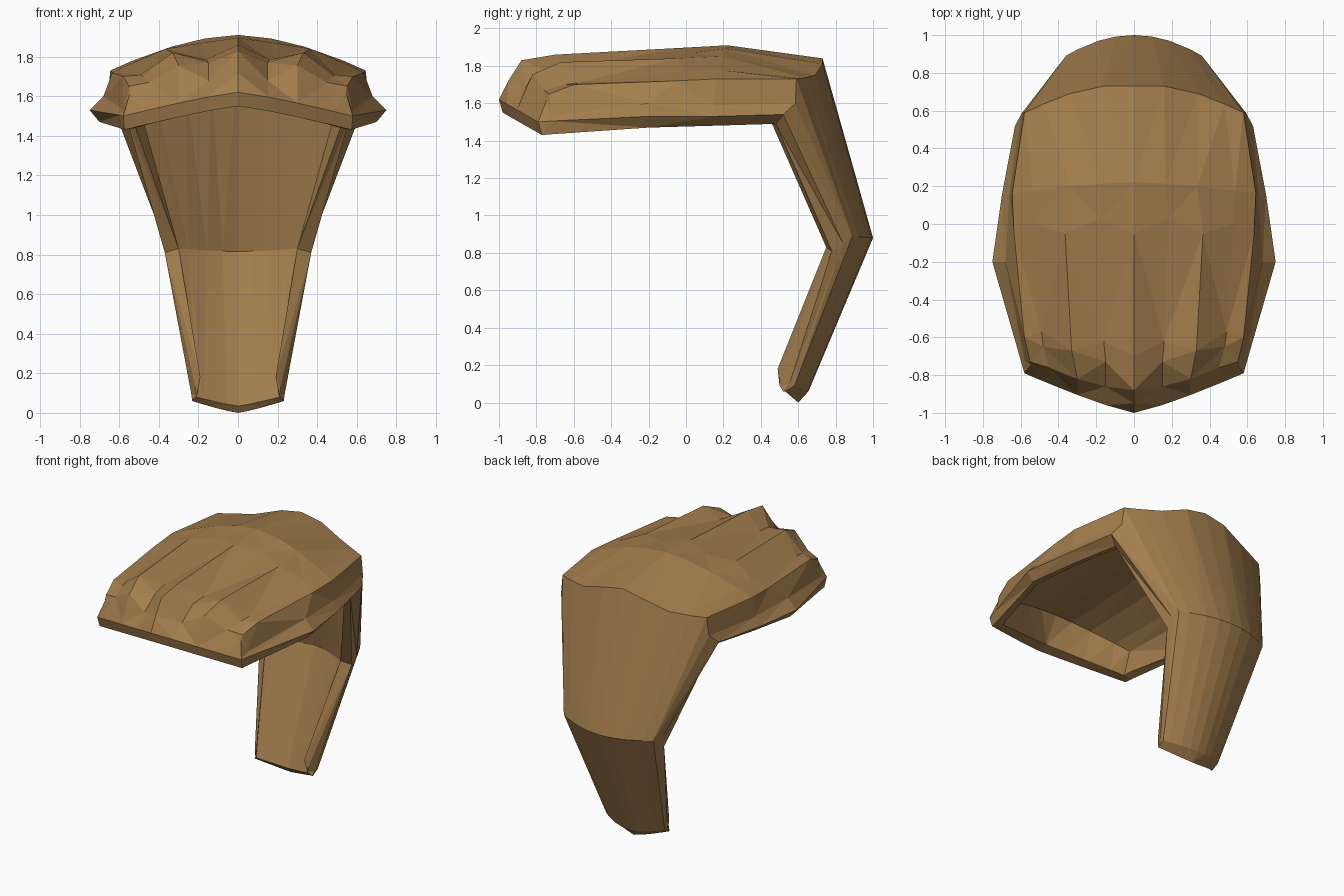
import bpy, bmesh

mat = bpy.data.materials.new("hair brown")
mat.diffuse_color = (0.37, 0.21, 0.075, 1)


def arch(w, y, z, p=2):
    """Cross row from the centre line to the side; y and z are (centre, side)."""
    return [(w * t, y[0] + (y[1] - y[0]) * t ** p, z[0] + (z[1] - z[0]) * t ** p)
            for t in (0, 0.26, 0.52, 0.83, 1)]


# Fringe rim: upper and lower edge
fringe = arch(0.58, (-1.0, -0.79), (1.62, 1.50), 1.2)
under = [(x * 0.99, y + 0.02, z - 0.07) for x, y, z in fringe]
top_end, low_end = fringe[-1], under[-1]

# Locks of the fringe: face, tips with notches, crest behind the tips, start of grooves
face = [(0, -0.95, 1.72), (0.15, -0.86, 1.68), (0.3, -0.855, 1.68),
        (0.45, -0.76, 1.67), (0.545, -0.745, 1.62)]
tips = [(0, -0.88, 1.83), (0.15, -0.73, 1.77), (0.3, -0.82, 1.755),
        (0.48, -0.65, 1.70), (0.55, -0.73, 1.65)]
crest = [(0, -0.70, 1.86), (0.16, -0.62, 1.785), (0.33, -0.67, 1.82),
         (0.49, -0.57, 1.71), (0.58, -0.60, 1.70)]
grooves = [(0, -0.05, 1.895), (0.18, 0.03, 1.87), (0.365, -0.05, 1.84),
           (0.53, 0.0, 1.77), (0.635, -0.05, 1.72)]
nape_top = [(0, 0.73, 1.84), (0.16, 0.73, 1.81), (0.34, 0.69, 1.75),
            (0.48, 0.635, 1.735), (0.58, 0.59, 1.73)]
bend = arch(0.36, (1.0, 0.89), (0.88, 0.89))
tail = arch(0.235, (0.655, 0.58), (0.06, 0.09))
tail_end = arch(0.232, (0.60, 0.53), (0.0, 0.06), 1.2)

# Side rim of each row: crease, outer edge, lower edge
front_rim = [top_end, top_end, low_end]
lock_rim = [(0.58, -0.72, 1.53), (0.60, -0.72, 1.505), (0.585, -0.71, 1.435)]

# Inner surface rows, each closed by the inner rim edge
in_front = arch(0.52, (-0.90, -0.72), (1.56, 1.44), 1.2)
in_front.append(in_front[-1])
in_locks = arch(0.50, (-0.80, -0.64), (1.74, 1.58)) + [(0.53, -0.68, 1.45)]
in_mid = arch(0.57, (-0.05, -0.1), (1.80, 1.62)) + [(0.66, -0.2, 1.47)]
in_crown = arch(0.58, (0.2, 0.15), (1.81, 1.64)) + [(0.61, 0.15, 1.48)]
in_nape = arch(0.52, (0.63, 0.51), (1.74, 1.62)) + [(0.535, 0.46, 1.49)]
in_bend = arch(0.30, (0.88, 0.75), (0.815, 0.83), 1.4)
in_bend.append(in_bend[-1])
in_tail = arch(0.21, (0.575, 0.51), (0.035, 0.08), 1.2) + [(0.19, 0.49, 0.18)]

# Section = outer row, rim, inner row, from the fringe to the tail end
sections = [o + r + i[::-1] for o, r, i in (
    (under, [low_end] * 3, in_front),
    (fringe, front_rim, in_front),
    (face, front_rim, in_front),
    (tips, lock_rim, in_locks),
    (crest, lock_rim, in_locks),
    (grooves, [(0.68, -0.2, 1.60), (0.75, -0.2, 1.53), (0.70, -0.2, 1.47)], in_mid),
    (arch(0.645, (0.22, 0.16), (1.91, 1.73), 1.7),
     [(0.66, 0.15, 1.59), (0.70, 0.15, 1.53), (0.64, 0.15, 1.48)], in_crown),
    (nape_top, [(0.595, 0.585, 1.60), (0.63, 0.52, 1.54), (0.565, 0.48, 1.49)], in_nape),
    (bend, [bend[-1], (0.367, 0.84, 0.85), (0.37, 0.78, 0.81)], in_bend),
    (tail, [tail[-1], (0.235, 0.55, 0.09), (0.215, 0.50, 0.13)], in_tail),
    (tail_end, [tail_end[-1], (0.232, 0.52, 0.06), (0.21, 0.50, 0.09)], in_tail),
)]

bm = bmesh.new()
cache = {}


def vert(p, s):
    key = (round(p[0] * s, 4) + 0.0, round(p[1], 4), round(p[2], 4))
    if key not in cache:
        cache[key] = bm.verts.new(key)
    return cache[key]


def quad(points, s):
    """Face from four points; collapsed corners are dropped."""
    loop = list(dict.fromkeys(vert(p, s) for p in points))
    if len(loop) > 2 and not bm.faces.get(loop):
        bm.faces.new(loop)


for s in (1, -1):
    # shell
    for a, b in zip(sections, sections[1:]):
        for i in range(len(a) - 1):
            quad((a[i], a[i + 1], b[i + 1], b[i]), s)
    # underside of the fringe and of the tail end
    for sec in (sections[0], sections[-1]):
        for i in range(6):
            quad((sec[i], sec[i + 1], sec[-2 - i], sec[-1 - i]), s)
bmesh.ops.triangulate(bm, faces=bm.faces)
bmesh.ops.recalc_face_normals(bm, faces=bm.faces)

mesh = bpy.data.meshes.new("hair_shell")
bm.to_mesh(mesh)
bm.free()
mesh.materials.append(mat)
hair = bpy.data.objects.new("hair_shell", mesh)
bpy.context.collection.objects.link(hair)
